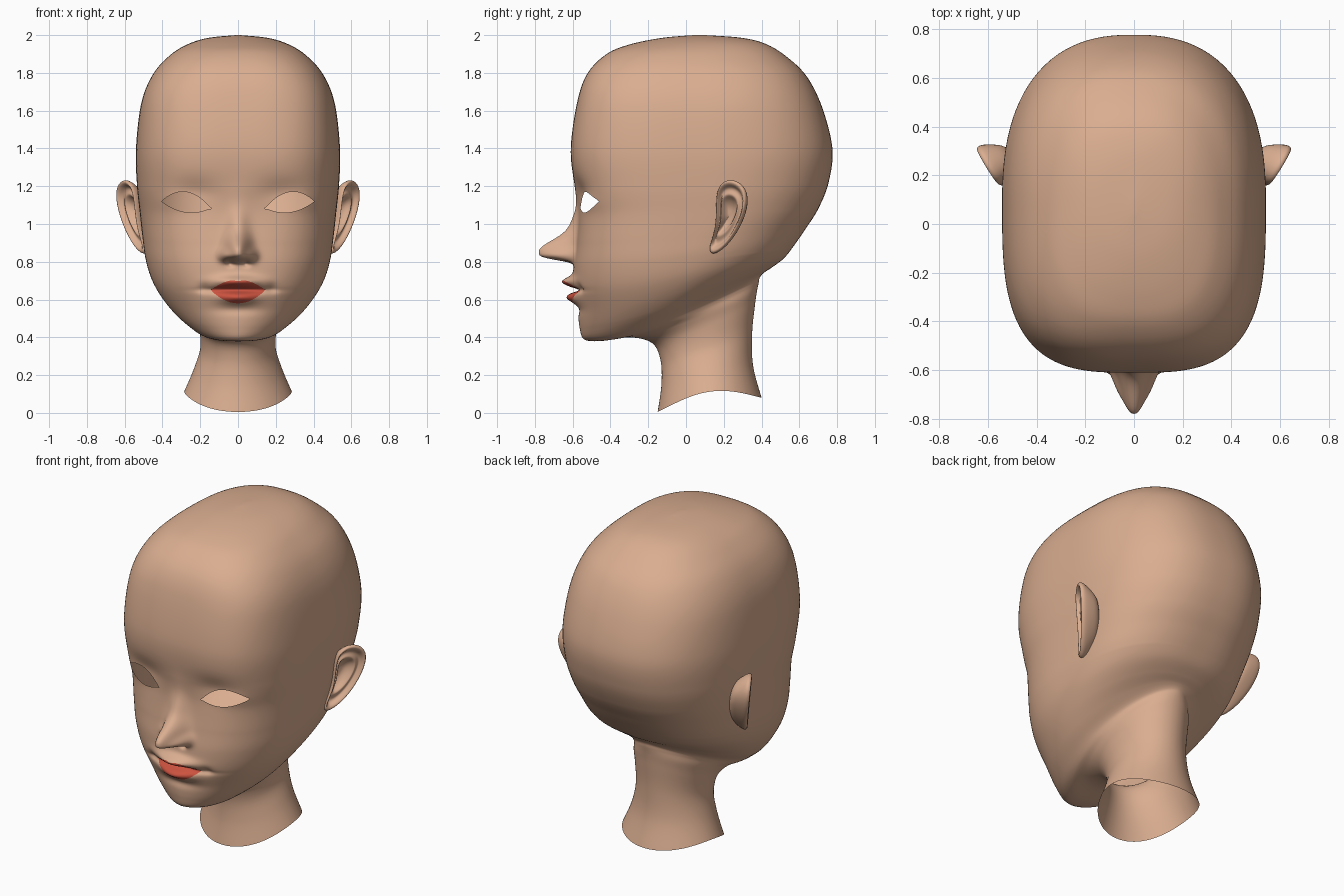
import bpy, bmesh
from math import sin, cos, pi, exp, ceil
from mathutils import Vector

if "Cube" in bpy.data.objects:
    bpy.data.objects.remove(bpy.data.objects["Cube"], do_unlink=True)


def material(name, colour):
    mat = bpy.data.materials.new(name)
    mat.use_nodes = True
    mat.diffuse_color = (*colour, 1)
    mat.node_tree.nodes["Principled BSDF"].inputs["Base Color"].default_value = (*colour, 1)
    return mat


skin = material("skin", (0.70, 0.42, 0.28))
lip_red = material("lip_red", (0.60, 0.085, 0.05))


def finish(bm, name, mats):
    bmesh.ops.recalc_face_normals(bm, faces=bm.faces)
    for face in bm.faces:
        face.smooth = True
    mesh = bpy.data.meshes.new(name)
    bm.to_mesh(mesh)
    bm.free()
    for mat in mats:
        mesh.materials.append(mat)
    obj = bpy.data.objects.new(name, mesh)
    bpy.context.collection.objects.link(obj)
    return obj


def spline(p0, p1, p2, p3, t):
    return [0.5 * (2 * b + (c - a) * t + (2 * a - 5 * b + 4 * c - d) * t * t
                   + (3 * b - a - 3 * c + d) * t ** 3)
            for a, b, c, d in zip(p0, p1, p2, p3)]


def bridge(bm, rings):
    for a, b in zip(rings, rings[1:]):
        for i in range(len(a)):
            j = (i + 1) % len(a)
            bm.faces.new((a[i], a[j], b[j], b[i]))


# Tilted rings from crown to neck:
# front z, front y, back z, back y, half width, squareness
STATIONS = [
    (2.0, .04, 2.0, .1, .01, 2.0),
    (1.985, -.13, 1.985, .3, .16, 2.2),
    (1.95, -.3, 1.95, .43, .27, 2.5),
    (1.9, -.42, 1.88, .54, .36, 2.8),
    (1.8, -.52, 1.78, .64, .45, 3.0),
    (1.65, -.575, 1.62, .72, .512, 3.2),
    (1.4, -.61, 1.4, .775, .54, 3.2),
    (1.2, -.59, 1.22, .755, .535, 3.1),
    (1.05, -.568, 1.08, .7, .52, 2.9),
    (.9, -.58, .97, .63, .505, 2.7),
    (.78, -.595, .89, .575, .49, 2.5),
    (.66, -.595, .82, .52, .46, 2.3),
    (.55, -.575, .77, .455, .41, 2.1),
    (.45, -.563, .74, .41, .345, 1.9),
    (.39, -.54, .715, .39, .28, 1.8),
    (.38, -.46, .69, .385, .25, 1.85),
    (.4, -.3, .64, .375, .225, 2.0),
    (.37, -.18, .57, .365, .205, 2.0),
    (.28, -.135, .42, .35, .2, 2.0),
    (.15, -.13, .25, .355, .235, 2.0),
    (.005, -.15, .08, .4, .285, 2.0),
]

# Soft swellings and dents of the face: x, z, x size, z size, amount
BUMPS = [
    (0, 1.0, .055, .09, .035),       # nose bridge
    (.07, .835, .032, .032, .05),    # nose wing
    (.042, .79, .018, .014, -.03),   # nostril
    (.23, 1.15, .13, .08, -.03),     # eye socket
    (.28, 1.12, .12, .05, .015),     # eyelids
    (0, .695, .11, .028, .06),       # upper lip
    (0, .65, .15, .013, -.04),       # mouth line
    (.18, .66, .03, .025, -.012),    # mouth corner
    (0, .61, .1, .03, .045),         # lower lip
    (0, .545, .12, .025, -.01),      # hollow above the chin
]


def relief(x, z):
    x = abs(x)
    rise = z - .855
    profile = exp(-(rise / .085) ** 2) if rise > 0 else exp(-(rise / .05) ** 4)
    total = .19 * profile * exp(-(x / .06) ** 2.3)
    for cx, cz, sx, sz, amount in BUMPS:
        total += amount * exp(-((x - cx) / sx) ** 2 - ((z - cz) / sz) ** 2)
    return total


def ring_points(station, count=168):
    zf, yf, zb, yb, width, square = station
    mid, depth = (yf + yb) / 2, (yb - yf) / 2
    for i in range(count):
        u = 2 * pi * i / count
        t = u - .55 * sin(u)
        dx, dy = sin(t), -cos(t)
        n = square if dy < 0 else min(square, 2.45)
        r = (abs(dx) ** n + abs(dy) ** n) ** (-1 / n)
        x, y = width * r * dx, mid + depth * r * dy
        s = min(1, max(0, (r * dy + 1) / 2))
        z = zf + (zb - zf) * s ** 1.4
        z += .08 * max(0, 1 - zf / .3) * sin(pi * s)
        if s < .35:
            y -= relief(x, z)
        yield Vector((x, y, z))


def cut(bm, field):
    """Split the mesh along the zero line of a field and return the faces inside."""
    value = {v: field(v.co) or 1e-6 for v in bm.verts}
    crossing = [e for e in bm.edges if value[e.verts[0]] * value[e.verts[1]] < 0]
    new, touched = set(), set()
    for edge in crossing:
        a, b = edge.verts
        touched.update(edge.link_faces)
        part = min(.98, max(.02, value[a] / (value[a] - value[b])))
        new.add(bmesh.utils.edge_split(edge, a, part)[1])
    for face in touched:
        ends = [v for v in face.verts if v in new]
        if len(ends) == 2:
            bmesh.utils.face_split(face, ends[0], ends[1])
    return [f for f in bm.faces if field(f.calc_center_median()) < 0]


def eye_field(p):
    if p.y > -.2:
        return 1
    t = (abs(p.x) - .145) / .26
    q, dz = 4 * t * (1 - t), p.z - 1.085 - .035 * t
    return max(dz - .067 * q, -.04 * q - dz)


def lip_field(p):
    if p.y > -.2:
        return 1
    t = abs(p.x) / .145
    q, dz = 1 - t * t, p.z - .65
    bow = .008 * exp(-(t / .15) ** 2)
    return max(dz - .055 * q + bow, -.07 * q - dz)


# Head and neck: one open shell
bm = bmesh.new()
rings = []
for k in range(len(STATIONS) - 1):
    p1, p2 = STATIONS[k], STATIONS[k + 1]
    p0, p3 = STATIONS[max(k - 1, 0)], STATIONS[min(k + 2, len(STATIONS) - 1)]
    fine = .008 if .45 <= p2[0] < 1.2 else .022
    steps = max(4, ceil(max(abs(p1[0] - p2[0]), abs(p1[1] - p2[1])) / fine))
    for i in range(steps):
        rings.append(spline(p0, p1, p2, p3, i / steps))
rings.append(STATIONS[-1])
loops = [[bm.verts.new(p) for p in ring_points(r)] for r in rings]
bridge(bm, loops)
bm.faces.new(loops[0])

# Painted lips and open eyes
for face in cut(bm, lip_field):
    face.material_index = 1
bmesh.ops.delete(bm, geom=cut(bm, eye_field), context='FACES')
finish(bm, "head", [skin, lip_red])

# Ears: outline (y, z) drawn inward through rim, hollow and inner fold
OUTLINE = [(.14, .83), (.21, .87), (.28, .97), (.325, 1.09), (.325, 1.18), (.28, 1.23),
           (.22, 1.24), (.17, 1.2), (.165, 1.1), (.165, 1.0), (.145, .92), (.125, .86)]
# scale, offset outward from the ear plane
LAYERS = [(.5, -.1), (.8, -.05), (.97, -.012), (1.0, .005), (.95, .02), (.85, .014),
          (.76, -.012), (.64, -.008), (.54, .006), (.42, -.025), (.2, -.045), (.03, -.045)]


def build_ear(side, name):
    bm = bmesh.new()
    loops = []
    for scale, offset in LAYERS:
        loop = []
        for y, z in OUTLINE:
            y, z = .21 + (y - .21) * scale, 1.06 + (z - 1.06) * scale
            x = .49 + .62 * (y - .14) + .1 * (z - .83)
            loop.append(bm.verts.new((side * (x + .85 * offset), y - .53 * offset, z)))
        loops.append(loop)
    bridge(bm, loops)
    bm.faces.new(loops[0])
    bm.faces.new(loops[-1])
    ear = finish(bm, name, [skin])
    smooth = ear.modifiers.new("smooth", 'SUBSURF')
    smooth.levels = smooth.render_levels = 2


build_ear(1, "left_ear")
build_ear(-1, "right_ear")
